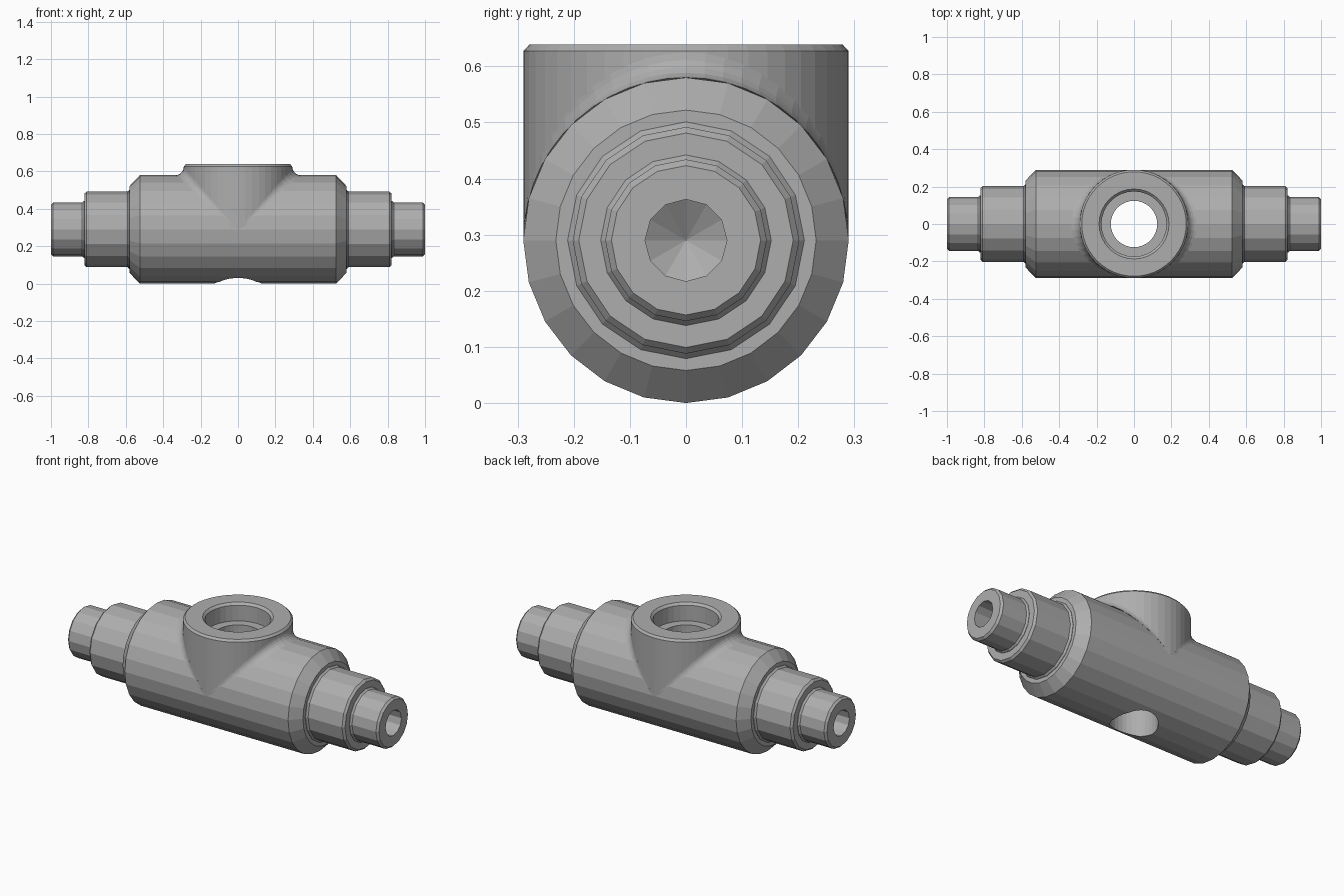
import bpy, bmesh, math
from math import cos, sin, pi, radians
from mathutils import Matrix, Vector

if "Cube" in bpy.data.objects:
    bpy.data.objects.remove(bpy.data.objects["Cube"])

AXIS_Z = 0.29      # height of the pipe axis
R = 0.29           # radius of body and of branch
FILLET = 0.045

steel = bpy.data.materials.new("grey_steel")
steel.use_nodes = True
GREY = (0.42, 0.42, 0.42, 1)
steel.diffuse_color = GREY
steel.node_tree.nodes["Principled BSDF"].inputs["Base Color"].default_value = GREY


def finish(name, bm):
    bmesh.ops.remove_doubles(bm, verts=bm.verts, dist=1e-5)
    bmesh.ops.recalc_face_normals(bm, faces=bm.faces)
    mesh = bpy.data.meshes.new(name)
    bm.to_mesh(mesh)
    bm.free()
    mesh.materials.append(steel)
    ob = bpy.data.objects.new(name, mesh)
    bpy.context.collection.objects.link(ob)
    return ob


def lathe(name, profile, sides, turn=Matrix()):
    """Closed solid from (position, radius) pairs spun about x, then turned."""
    bm = bmesh.new()
    pts = [(profile[0][0], 0), *profile, (profile[-1][0], 0)]
    vs = [bm.verts.new((x, 0, r)) for x, r in pts]
    es = [bm.edges.new(p) for p in zip(vs, vs[1:]) if (p[0].co - p[1].co).length > 1e-6]
    bmesh.ops.spin(bm, geom=vs + es, cent=(0, 0, 0), axis=(1, 0, 0),
                   angle=2 * pi, steps=sides)
    bmesh.ops.dissolve_degenerate(bm, dist=1e-6, edges=bm.edges)
    bmesh.ops.transform(bm, matrix=turn, verts=bm.verts)
    return finish(name, bm)


def combine(target, other, operation):
    mod = target.modifiers.new(operation.lower(), "BOOLEAN")
    mod.object, mod.operation, mod.solver = other, operation, "EXACT"
    deps = bpy.context.evaluated_depsgraph_get()
    mesh = bpy.data.meshes.new_from_object(target.evaluated_get(deps))
    target.modifiers.clear()
    target.data = mesh
    bpy.data.objects.remove(other)


def branch_fillet(name, side):
    """Rolling-ball blend between body and branch, shrinking towards the front and back."""
    bm = bmesh.new()
    rings = []
    for i in range(25):
        a = radians(-84 + 7 * i)
        centre = Vector(((R + FILLET) * cos(a), (R + FILLET) * sin(a), (R + FILLET) * cos(a)))
        to_branch = Vector((-cos(a), -sin(a), 0))
        to_body = Vector((0, -sin(a), -cos(a)))
        arc = [centre + FILLET * to_branch.slerp(to_body, k / 5) for k in range(6)]
        root = Vector((0.94 * R * cos(a), 0.97 * R * sin(a), 0.94 * R * cos(a)))
        rings.append([bm.verts.new((side * p.x, p.y, p.z + AXIS_Z)) for p in arc + [root]])
    for u, v in zip(rings, rings[1:]):
        for k in range(7):
            n = (k + 1) % 7
            bm.faces.new((u[k], u[n], v[n], v[k]))
    bm.faces.new(rings[0])
    bm.faces.new(rings[-1])
    return finish(name, bm)


lift = Matrix.Translation((0, 0, AXIS_Z))
upright = Matrix.Rotation(-pi / 2, 4, "Y")

# Main barrel with chamfered ends
body = lathe("tee_body", [(-0.58, 0.232), (-0.525, R), (0.525, R), (0.58, 0.232)], 24, lift)

# Upright branch with chamfered rim, and its blends
branch = lathe("branch", [(AXIS_Z, R), (0.627, R), (0.639, 0.279)], 48, upright)
combine(body, branch, "UNION")
for side in (-1, 1):
    combine(body, branch_fillet("branch_fillet", side), "UNION")

# Stepped pipe ends
for side in (-1, 1):
    turn = lift @ Matrix.Rotation(0 if side > 0 else pi, 4, "Z")
    collar = lathe("collar", [(0.5, 0.211), (0.582, 0.211), (0.592, 0.202), (0.81, 0.202),
                              (0.822, 0.191)], 16, turn)
    neck = lathe("neck", [(0.75, 0.152), (0.824, 0.152), (0.834, 0.144), (0.988, 0.144),
                          (1.0, 0.133)], 16, turn)
    combine(body, collar, "UNION")
    combine(body, neck, "UNION")
    # Blind drilled hole with a conical bottom
    drill = lathe("drill", [(0.6, 0), (0.645, 0.073), (1.1, 0.073)], 12, turn)
    combine(body, drill, "DIFFERENCE")

# Stepped bore straight down through the branch and body
bore = lathe("bore", [(-0.1, 0.124), (0.535, 0.124), (0.535, 0.174), (0.626, 0.174),
                      (0.639, 0.187), (0.7, 0.187)], 32, upright)
combine(body, bore, "DIFFERENCE")
